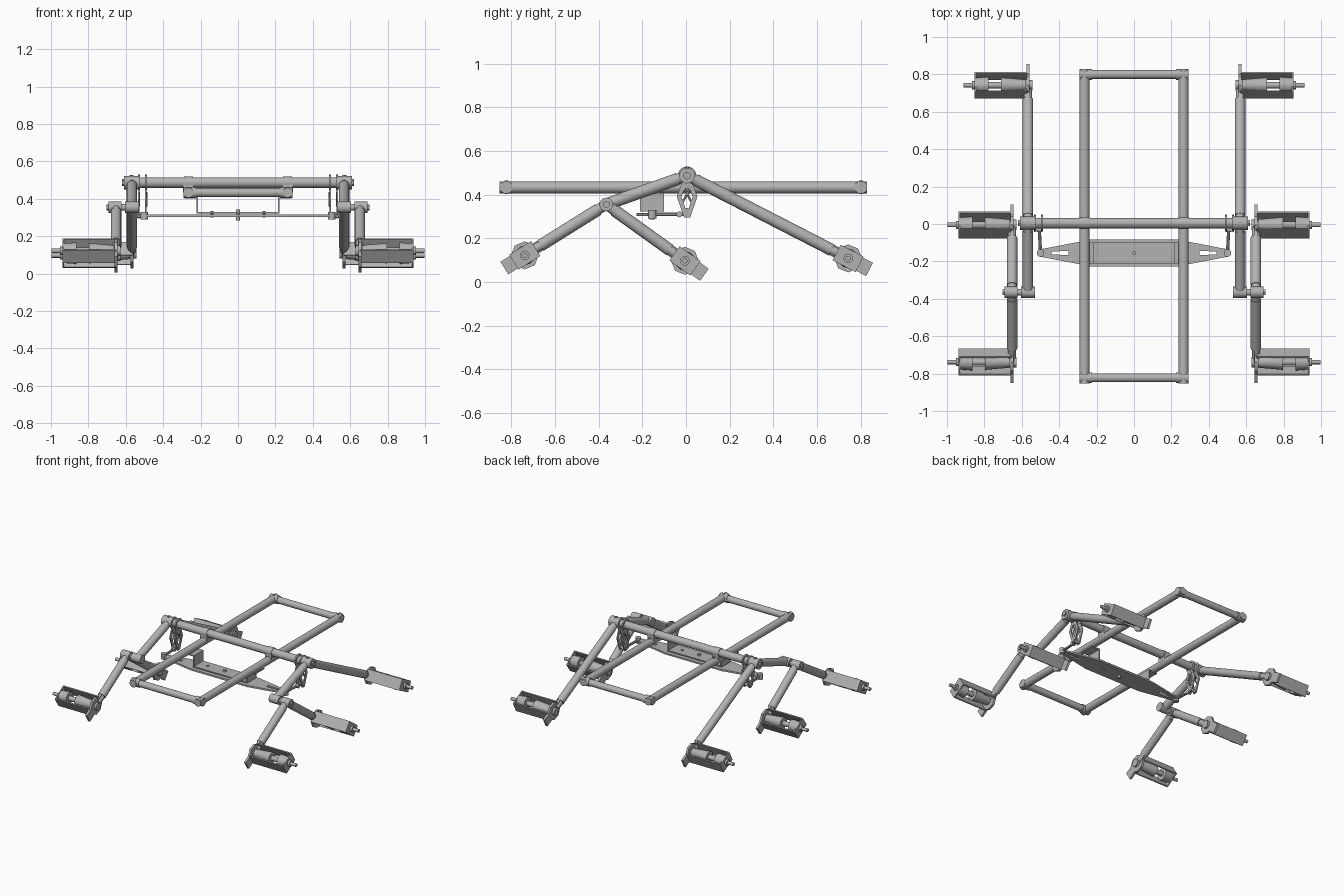
import bpy, bmesh, math
from mathutils import Matrix, Vector

if "Cube" in bpy.data.objects:
    bpy.data.objects.remove(bpy.data.objects["Cube"])

grey = bpy.data.materials.new("metal grey")
grey.use_nodes = True
colour = (0.45, 0.45, 0.45, 1)
grey.diffuse_color = colour
grey.node_tree.nodes["Principled BSDF"].inputs["Base Color"].default_value = colour


def tube(bm, a, b, r, r2=None, seg=20):
    """Closed cylinder or cone between two points."""
    a, b = Vector(a), Vector(b)
    m = Matrix.Translation((a + b) / 2) @ (b - a).to_track_quat('Z', 'Y').to_matrix().to_4x4()
    bmesh.ops.create_cone(bm, cap_ends=True, segments=seg, radius1=r,
                          radius2=r if r2 is None else r2, depth=(b - a).length, matrix=m)


def box(bm, lo, hi, frame=Matrix()):
    lo, hi = Vector(lo), Vector(hi)
    m = frame @ Matrix.Translation((lo + hi) / 2) @ Matrix.Diagonal((*(hi - lo), 1))
    bmesh.ops.create_cube(bm, size=1, matrix=m)


def plate(bm, outer, inner, place, a, b):
    """Flat plate with a matching cut-out, between offsets a and b."""
    n = len(outer)
    rings = [[bm.verts.new(place(p, q, w)) for p, q in pts]
             for pts, w in ((outer, a), (inner, a), (inner, b), (outer, b))]
    for k in range(4):
        r, s = rings[k], rings[(k + 1) % 4]
        for i in range(n):
            j = (i + 1) % n
            bm.faces.new((r[i], r[j], s[j], s[i]))


def finish(bm, name):
    bmesh.ops.recalc_face_normals(bm, faces=bm.faces[:])
    me = bpy.data.meshes.new(name)
    bm.to_mesh(me)
    bm.free()
    me.materials.append(grey)
    ob = bpy.data.objects.new(name, me)
    bpy.context.collection.objects.link(ob)
    for o in bpy.context.selected_objects:
        o.select_set(False)
    ob.select_set(True)
    bpy.context.view_layer.objects.active = ob
    bpy.ops.object.shade_smooth_by_angle(angle=math.radians(35))


def pair(bm, name):
    """Make the left part and its mirrored right twin."""
    twin = bm.copy()
    bmesh.ops.scale(twin, vec=(-1, 1, 1), verts=twin.verts[:])
    finish(bm, "left_" + name)
    finish(twin, "right_" + name)


HUB_Z, FRAME_Z, RAIL_X = 0.487, 0.433, 0.265
ROCKER_X, BOGIE_X = 0.567, 0.652
HUB = Vector((ROCKER_X, 0.005, HUB_Z))
PIVOT = Vector((ROCKER_X, -0.365, 0.355))

# Rectangular tube frame
bm = bmesh.new()
tube(bm, (RAIL_X, -0.853, FRAME_Z), (RAIL_X, 0.828, FRAME_Z), 0.027)
pair(bm, "frame_rail")
for name, y in (("front", -0.822), ("rear", 0.8)):
    bm = bmesh.new()
    tube(bm, (-0.25, y, FRAME_Z), (0.25, y, FRAME_Z), 0.024)
    finish(bm, name + "_frame_bar")
    bm = bmesh.new()
    tube(bm, (0.225, y, FRAME_Z), (0.292, y, FRAME_Z), 0.029)
    tube(bm, (RAIL_X, y, FRAME_Z - 0.031), (RAIL_X, y, FRAME_Z + 0.031), 0.009, seg=6)
    pair(bm, name + "_corner_fitting")

# Main cross tube, with saddles onto the rails
bm = bmesh.new()
tube(bm, (-0.6, 0.005, HUB_Z), (0.6, 0.005, HUB_Z), 0.028)
finish(bm, "cross_tube")
bm = bmesh.new()
tube(bm, (RAIL_X - 0.025, 0.005, HUB_Z), (RAIL_X + 0.025, 0.005, HUB_Z), 0.032)
box(bm, (RAIL_X - 0.028, -0.025, FRAME_Z), (RAIL_X + 0.028, 0.035, HUB_Z))
tube(bm, (RAIL_X, 0.05, FRAME_Z - 0.01), (RAIL_X, 0.05, FRAME_Z + 0.033), 0.008, seg=6)
pair(bm, "rail_saddle")

# Rocker hub
bm = bmesh.new()
tube(bm, (0.535, 0.005, HUB_Z), (0.61, 0.005, HUB_Z), 0.036)
tube(bm, (0.61, 0.005, HUB_Z), (0.62, 0.005, HUB_Z), 0.018, seg=6)
tube(bm, (0.57, 0.005, HUB_Z), (0.57, 0.005, HUB_Z + 0.04), 0.012, seg=6)
for x in (0.487, 0.525):
    tube(bm, (x, 0.005, HUB_Z), (x + 0.01, 0.005, HUB_Z), 0.042)
pair(bm, "rocker_hub")

# Differential lever: two cut-out plates hanging from the hub
bm = bmesh.new()
outer = [(-0.022, 0.46), (-0.047, 0.39), (-0.014, 0.295), (0.014, 0.295), (0.047, 0.39), (0.022, 0.46)]
inner = [(y * 0.55, 0.39 + (z - 0.39) * 0.55) for y, z in outer]
for x in (0.488, 0.527):
    plate(bm, outer, inner, lambda p, q, w: (w, p + 0.005, q), x, x + 0.008)
    tube(bm, (x, -0.018, 0.36), (x, 0.022, 0.435), 0.005, seg=6)
    tube(bm, (x, 0.028, 0.36), (x, -0.012, 0.435), 0.005, seg=6)
tube(bm, (0.485, 0.005, 0.31), (0.54, 0.005, 0.31), 0.012, seg=12)
pair(bm, "differential_lever")

# Link from lever to differential bar
bm = bmesh.new()
tube(bm, (0.508, 0.005, 0.31), (0.5, -0.15, 0.31), 0.009, seg=10)
tube(bm, (0.5, -0.155, 0.29), (0.5, -0.155, 0.33), 0.02, seg=12)
tube(bm, (0.495, -0.03, 0.31), (0.521, -0.03, 0.31), 0.014, seg=12)
pair(bm, "differential_link")

# Differential bar with slotted, tapering wings
YC = -0.155
bm = bmesh.new()
box(bm, (-0.24, YC - 0.072, 0.303), (0.24, YC + 0.072, 0.315))
finish(bm, "differential_bar")
bm = bmesh.new()
outer = [(0.24, -0.07), (0.51, -0.018), (0.51, 0.018), (0.24, 0.07)]
inner = [(0.35, -0.011), (0.44, -0.008), (0.44, 0.008), (0.35, 0.011)]
plate(bm, outer, inner, lambda p, q, w: (p, YC + q, w), 0.303, 0.315)
pair(bm, "differential_wing")

# U-shaped hanger that carries the bar
bm = bmesh.new()
box(bm, (-0.218, YC - 0.055, 0.322), (0.218, YC + 0.055, 0.33))
for s in (-1, 1):
    box(bm, (s * 0.218 - 0.004, YC - 0.055, 0.322), (s * 0.218 + 0.004, YC + 0.055, 0.41))
    box(bm, (s * 0.25 - 0.036, YC - 0.055, 0.402), (s * 0.25 + 0.036, YC + 0.055, 0.41))
    tube(bm, (s * 0.14, YC, 0.3), (s * 0.14, YC, 0.336), 0.008, seg=8)
tube(bm, (0, YC, 0.285), (0, YC, 0.342), 0.011, seg=12)
finish(bm, "differential_hanger")

# Bogie pivot
bm = bmesh.new()
x, y, z = PIVOT
tube(bm, (0.528, y, z), (0.605, y, z), 0.031)
tube(bm, (0.6, y, z), (0.63, y, z), 0.018)
tube(bm, (0.622, y, z), (0.692, y, z), 0.031)
tube(bm, (0.692, y, z), (0.702, y, z), 0.016, seg=6)
pair(bm, "bogie_pivot")


def arm(name, start, end, trim):
    """Tube with a collar at the start and a narrower neck at the end."""
    d = (end - start).normalized()
    bm = bmesh.new()
    tube(bm, start, start + d * 0.07, 0.024)
    tube(bm, start + d * 0.045, end - d * trim, 0.028)
    if trim:
        tube(bm, end - d * trim, end - d * 0.03, 0.022)
    pair(bm, name)


def drive(name, start, centre):
    """Motor in an open bracket, turned to follow its arm."""
    u = (centre - start).normalized()
    f = Matrix((Vector((1, 0, 0)), u, Vector((1, 0, 0)).cross(u))).transposed().to_4x4()
    f = Matrix.Translation(centre) @ f
    at = lambda x: f @ Vector((x, 0, 0))
    bm = bmesh.new()
    # mounting plate and its foot
    tube(bm, at(-0.008), at(0.008), 0.064, seg=8)
    box(bm, (-0.01, -0.1, -0.026), (0.008, 0, 0.026), f)
    box(bm, (-0.008, 0, -0.034), (0.008, 0.11, 0.034), f)
    tube(bm, at(-0.024), at(0), 0.028, seg=12)
    pair(bm, name + "_mount")
    # side plates and end plate
    bm = bmesh.new()
    for s in (-1, 1):
        box(bm, (0, s * 0.055 - 0.004, -0.04), (0.285, s * 0.055 + 0.004, 0.04), f)
    box(bm, (0.277, -0.055, -0.04), (0.285, 0.055, 0.04), f)
    pair(bm, name + "_bracket")
    # motor, gearbox and axle
    bm = bmesh.new()
    tube(bm, at(0.01), at(0.145), 0.03, 0.042, seg=12)
    tube(bm, at(0.14), at(0.22), 0.018, seg=12)
    tube(bm, at(0.212), at(0.28), 0.045, 0.04, seg=12)
    tube(bm, at(0.28), at(0.345), 0.012, seg=12)
    tube(bm, at(0.285), at(0.3), 0.022, seg=12)
    pair(bm, name + "_motor")


# Rocker and bogie arms with a drive at each free end
arm("rocker_front_arm", HUB, PIVOT, 0)
bogie = Vector((BOGIE_X, PIVOT.y, PIVOT.z))
for name, start, end in (("rear", HUB, (ROCKER_X, 0.742, 0.108)),
                         ("front", bogie, (BOGIE_X, -0.738, 0.122)),
                         ("middle", bogie, (BOGIE_X, -0.005, 0.097))):
    end = Vector(end)
    arm(name + "_arm", start, end, 0.085)
    drive(name + "_drive", start, end)
